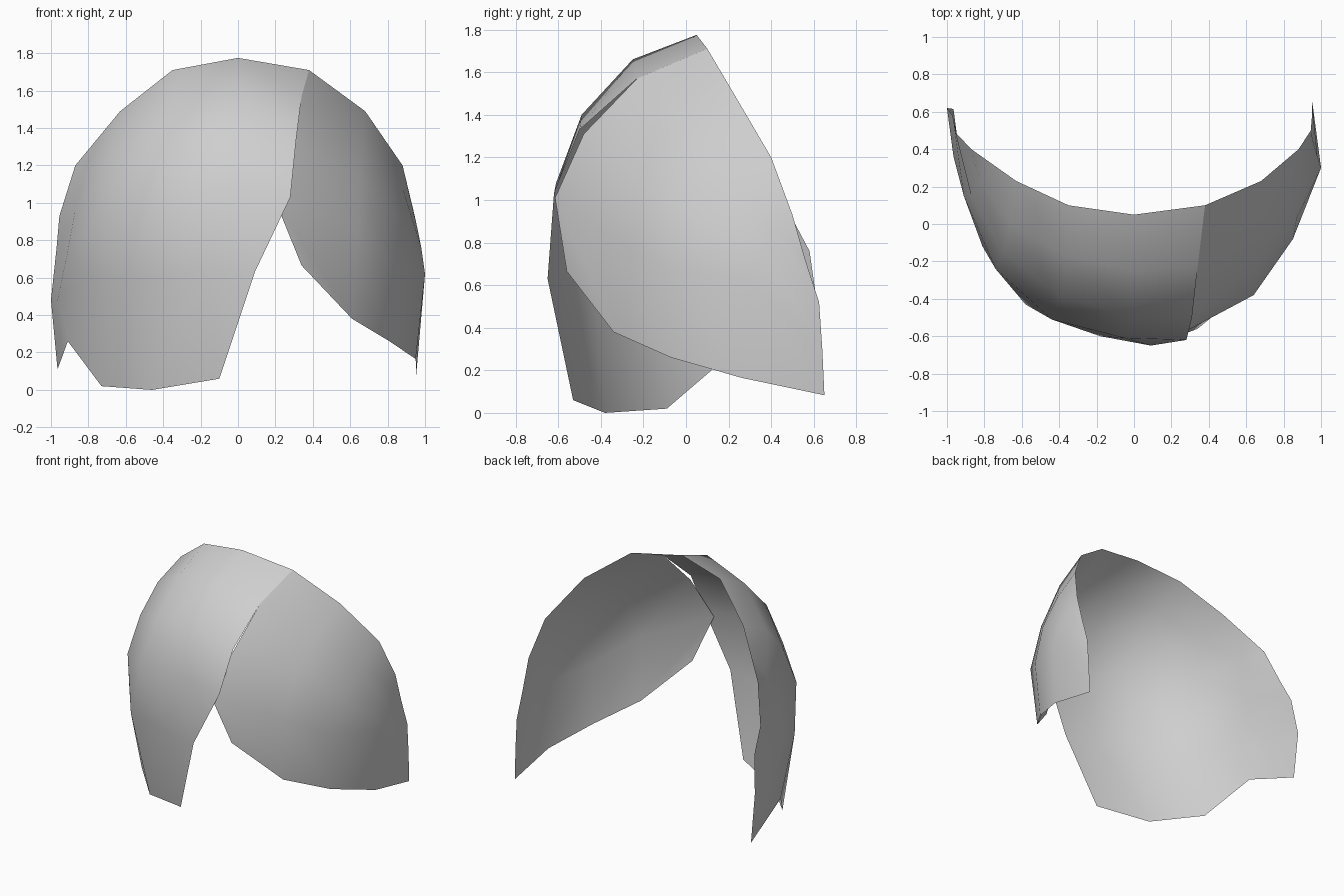
import bpy, bmesh

grey = bpy.data.materials.new("light_grey")
grey.diffuse_color = (0.62, 0.62, 0.62, 1)


def loft(name, strands, flip=False):
    """Skin a thin open sheet across strands that run from the rim to the hem."""
    bm = bmesh.new()
    cols = [[bm.verts.new(p) for p in s] for s in strands]
    for a, b in zip(cols, cols[1:]):
        for i in range(len(a) - 1):
            quad = [a[i], a[i + 1], b[i + 1], b[i]]
            bm.faces.new(quad[::-1] if flip else quad)
    bmesh.ops.remove_doubles(bm, verts=bm.verts[:], dist=0.001)
    mesh = bpy.data.meshes.new(name)
    bm.to_mesh(mesh)
    bm.free()
    mesh.materials.append(grey)
    for p in mesh.polygons:
        p.use_smooth = True
    ob = bpy.data.objects.new(name, mesh)
    bpy.context.collection.objects.link(ob)
    return ob


# Wide fringe: strands from the parting round to the left temple
parting = [(.38, .10, 1.71), (.34, -.23, 1.57), (.31, -.50, 1.33),
           (.28, -.62, 1.03), (.09, -.65, .63), (-.10, -.53, .06)]
crown = [(0, .05, 1.775), (0, -.25, 1.66), (-.02, -.49, 1.40),
         (-.05, -.61, 1.08), (-.18, -.60, .62), (-.46, -.38, 0)]
brow = [(-.35, .10, 1.71), (-.36, -.17, 1.58), (-.39, -.39, 1.34),
        (-.44, -.51, 1.03), (-.58, -.43, .59), (-.73, -.09, .02)]
cheek = [(-.63, .23, 1.49), (-.66, .00, 1.38), (-.70, -.15, 1.18),
         (-.74, -.24, .92), (-.81, -.12, .60), (-.91, .19, .26)]
side = [(-.75, .315, 1.345), (-.82, .22, 1.16), (-.87, .15, .96),
        (-.91, .15, .74), (-.965, .36, .48), (-.937, .40, .185)]
temple = [(-.87, .40, 1.20), (-.955, .49, .93), (-.97, .58, .76),
          (-.985, .60, .62), (-1.0, .62, .48), (-.965, .615, .11)]
loft("wide_fringe", [parting, crown, brow, cheek, side, temple], flip=True)

# Side fringe: tucks under the parting and sweeps round to the right temple
tuck = [(.38, .10, 1.71), (.34, -.23, 1.57), (.30, -.48, 1.31),
        (.20, -.615, 1.01), (.34, -.56, .665)]
sweep = [(.68, .23, 1.49), (.67, -.02, 1.36), (.65, -.25, 1.13),
         (.64, -.38, .84), (.61, -.34, .38)]
outer = [(.88, .40, 1.20), (.88, .20, 1.08), (.87, .03, .92),
         (.85, -.08, .68), (.81, -.07, .26)]
ear = [(.945, .50, .93), (.96, .43, .86), (.98, .36, .76),
       (1.0, .30, .62), (.95, .26, .165)]
back = [(.945, .50, .93), (.95, .56, .72), (.955, .625, .52),
        (.955, .64, .30), (.953, .65, .083)]
loft("side_fringe", [tuck, sweep, outer, ear, back])
